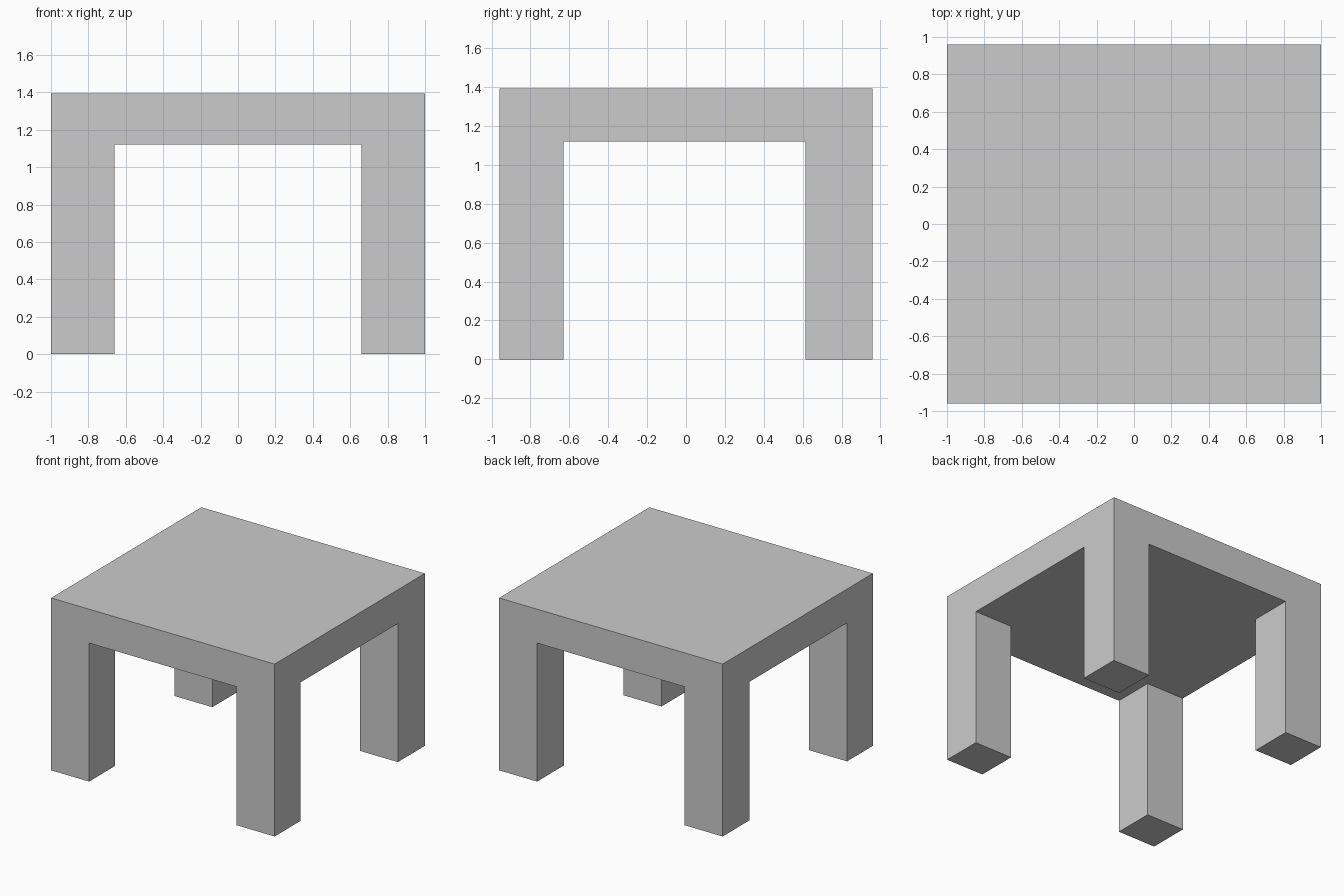
import bpy, bmesh
from mathutils import Matrix, Vector

if "Cube" in bpy.data.objects:
    bpy.data.objects.remove(bpy.data.objects["Cube"])

HALF_X, HALF_Y = 1.0, 0.96
UNDERSIDE, TOP = 1.12, 1.394
INNER_X = (-0.66, 0.66)
INNER_Y = (-0.63, 0.615)

bm = bmesh.new()

# Table top slab
size = Matrix.Diagonal((2 * HALF_X, 2 * HALF_Y, TOP - UNDERSIDE, 1))
bmesh.ops.create_cube(bm, size=1, matrix=Matrix.Translation((0, 0, (TOP + UNDERSIDE) / 2)) @ size)

# Cut lines along the inner sides of the legs
for axis, cuts in ((Vector((1, 0, 0)), INNER_X), (Vector((0, 1, 0)), INNER_Y)):
    for c in cuts:
        bmesh.ops.bisect_plane(bm, geom=bm.verts[:] + bm.edges[:] + bm.faces[:],
                               plane_co=axis * c, plane_no=axis)

# Legs: pull the four underside corners down to the floor
bm.normal_update()
corners = []
for f in bm.faces:
    c = f.calc_center_median()
    if f.normal.z < -0.9 and abs(c.x) > 0.66 and (c.y < INNER_Y[0] or c.y > INNER_Y[1]):
        corners.append(f)
legs = bmesh.ops.extrude_discrete_faces(bm, faces=corners)["faces"]
for f in legs:
    for v in f.verts:
        v.co.z = 0

bmesh.ops.recalc_face_normals(bm, faces=bm.faces[:])
mesh = bpy.data.meshes.new("table")
bm.to_mesh(mesh)
bm.free()
bpy.context.collection.objects.link(bpy.data.objects.new("table", mesh))
